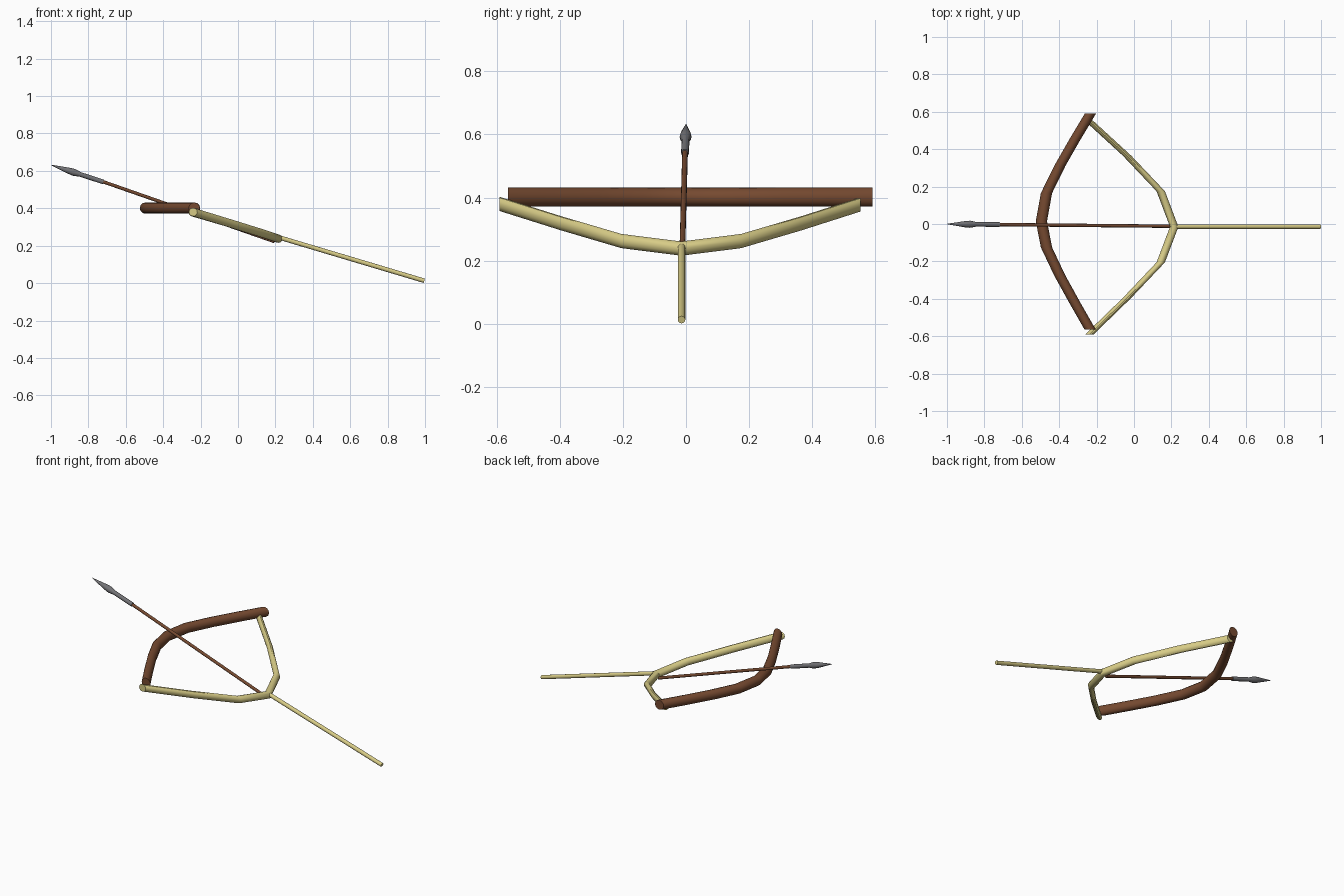
import bpy, bmesh, math
from mathutils import Vector

if "Cube" in bpy.data.objects:
    bpy.data.objects.remove(bpy.data.objects["Cube"])


def material(name, rgb):
    m = bpy.data.materials.new(name)
    m.diffuse_color = (*rgb, 1)
    m.use_nodes = True
    m.node_tree.nodes["Principled BSDF"].inputs["Base Color"].default_value = m.diffuse_color
    return m


wood = material("brown wood", (0.18, 0.068, 0.03))
cord = material("pale cord", (0.68, 0.60, 0.24))
steel = material("grey steel", (0.17, 0.17, 0.18))


def loft(name, rings, u, v, mat, sides=12):
    """Skin circles (centre, radius) lying in the plane of u and v, capped."""
    bm = bmesh.new()
    loops = []
    for centre, r in rings:
        loops.append([bm.verts.new(Vector(centre)
                      + r * (math.cos(a) * u + math.sin(a) * v))
                      for a in (2 * math.pi * i / sides for i in range(sides))])
    for a, b in zip(loops, loops[1:]):
        for i in range(sides):
            j = (i + 1) % sides
            bm.faces.new((a[i], a[j], b[j], b[i]))
    bm.faces.new(loops[0])
    bm.faces.new(loops[-1])
    bmesh.ops.recalc_face_normals(bm, faces=bm.faces)
    mesh = bpy.data.meshes.new(name)
    bm.to_mesh(mesh)
    bm.free()
    mesh.materials.append(mat)
    ob = bpy.data.objects.new(name, mesh)
    bpy.context.collection.objects.link(ob)
    bpy.ops.object.select_all(action='DESELECT')
    ob.select_set(True)
    bpy.context.view_layer.objects.active = ob
    bpy.ops.object.shade_smooth_by_angle(angle=math.radians(35))
    return ob


def rod(name, start, end, profile, mat):
    """Straight turned part; profile is (fraction along, radius)."""
    a, b = Vector(start), Vector(end)
    d = (b - a).normalized()
    u = d.cross(Vector((0, 1, 0))).normalized()
    return loft(name, [(a.lerp(b, t), r) for t, r in profile], u, d.cross(u), mat)


X, Z = Vector((1, 0, 0)), Vector((0, 0, 1))

# bow limb: circles in the xz plane carried along y
bow = [(-0.232, 0.592), (-0.317, 0.45), (-0.397, 0.31), (-0.468, 0.165),
       (-0.495, 0.015), (-0.468, -0.125), (-0.397, -0.275),
       (-0.317, -0.42), (-0.234, -0.565)]
loft("bow_limb", [((x, y, 0.401), 0.03) for x, y in bow], X, Z, wood)

# drawn string, sloping down towards the pull
string = [(-0.242, 0.553, 0.378), (-0.037, 0.365, 0.318), (0.143, 0.175, 0.262),
          (0.215, -0.015, 0.238), (0.143, -0.205, 0.262),
          (-0.037, -0.395, 0.318), (-0.24, -0.592, 0.38)]
loft("bow_string", [(p, 0.0225) for p in string], X, Z, cord)

# pull cord behind the string
rod("pull_cord", (0.21, -0.014, 0.247), (0.996, -0.014, 0.0125),
    [(0, 0.012), (1, 0.012)], cord)

# arrow shaft and head
rod("arrow_shaft", (0.195, -0.012, 0.222), (-0.73, -0.003, 0.545),
    [(0, 0.009), (1, 0.009)], wood)
rod("arrow_head", (-0.72, -0.003, 0.541), (-1.0, 0, 0.632),
    [(0, 0.0125), (0.44, 0.0125), (0.56, 0.019), (0.66, 0.0165), (1, 0.001)], steel)
